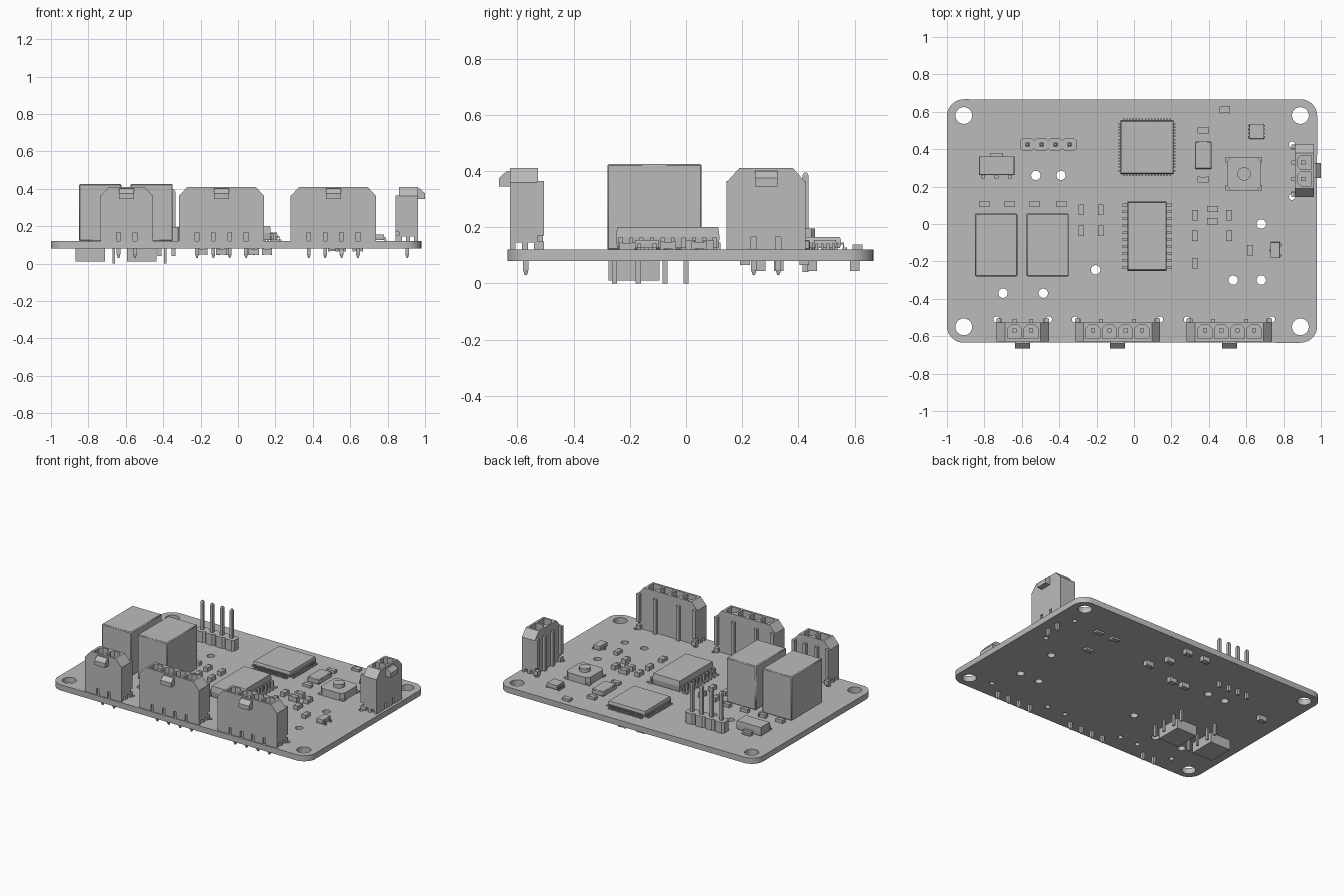
import bpy, bmesh
from math import cos, sin, pi, radians
from mathutils import Vector, Matrix

cube = bpy.data.objects.get("Cube")
if cube:
    bpy.data.objects.remove(cube, do_unlink=True)

GREY = (0.5, 0.5, 0.5, 1)
grey = bpy.data.materials.new("plain grey")
grey.use_nodes = True
grey.diffuse_color = GREY
grey.node_tree.nodes["Principled BSDF"].inputs["Base Color"].default_value = GREY

TOP, UNDER = 0.12, 0.08   # board faces


def box(bm, x, y, z0, z1, sx, sy, base=1, top=1):
    """Box centred on x, y; base and top scale the two ends."""
    for v in bmesh.ops.create_cube(bm, size=1)["verts"]:
        k = top if v.co.z > 0 else base
        v.co = (x + v.co.x * sx * k, y + v.co.y * sy * k, z1 if v.co.z > 0 else z0)


def prism(bm, points, along):
    """Sweep a flat outline along a vector."""
    face = bm.faces.new([bm.verts.new(p) for p in points])
    new = bmesh.ops.extrude_face_region(bm, geom=[face])["geom"]
    verts = [g for g in new if isinstance(g, bmesh.types.BMVert)]
    bmesh.ops.translate(bm, vec=along, verts=verts)


def rod(bm, x, y, z0, z1, r):
    bmesh.ops.create_cone(bm, cap_ends=True, segments=24, radius1=r, radius2=r, depth=z1 - z0,
                          matrix=Matrix.Translation((x, y, (z0 + z1) / 2)))


def finish(name, bm, bevel=0):
    bmesh.ops.recalc_face_normals(bm, faces=bm.faces)
    mesh = bpy.data.meshes.new(name)
    bm.to_mesh(mesh)
    bm.free()
    mesh.materials.append(grey)
    mesh.shade_smooth()
    mesh.set_sharp_from_angle(angle=radians(30))
    obj = bpy.data.objects.new(name, mesh)
    bpy.context.collection.objects.link(obj)
    if bevel:
        mod = obj.modifiers.new("soft edge", 'BEVEL')
        mod.width, mod.segments = bevel, 1
    return obj


def baked(obj):
    dg = bpy.context.evaluated_depsgraph_get()
    bm = bmesh.new()
    mesh = bpy.data.meshes.new_from_object(obj.evaluated_get(dg))
    bm.from_mesh(mesh)
    bpy.data.objects.remove(obj, do_unlink=True)
    bpy.data.meshes.remove(mesh)
    return bm


# Connector places: name, x, y, turn, pin count
connectors = [("left_front", -0.595, -0.57, 0, 2), ("middle_front", -0.088, -0.57, 0, 4),
              ("right_front", 0.51, -0.57, 0, 4), ("side", 0.905, 0.285, pi / 2, 2)]
PITCH = 0.0875


def half_width(n):
    return n * PITCH / 2 + 0.053


# Circuit board: rounded outline with holes
curve = bpy.data.curves.new("board_outline", 'CURVE')
curve.dimensions, curve.fill_mode, curve.extrude = '2D', 'BOTH', 0.02


def spline(points):
    s = curve.splines.new('POLY')
    s.points.add(len(points) - 1)
    for p, (x, y) in zip(s.points, points):
        p.co = (x, y, 0, 1)
    s.use_cyclic_u = True


def arc(x, y, r, a0, a1, n):
    return [(x + r * cos(a0 + (a1 - a0) * i / n), y + r * sin(a0 + (a1 - a0) * i / n)) for i in range(n)]


outline = []
for i, (x, y) in enumerate([(0.89, 0.577), (-0.91, 0.577), (-0.91, -0.545), (0.89, -0.545)]):
    outline += arc(x, y, 0.09, i * pi / 2, (i + 1) * pi / 2 + 0.001, 9)
spline(outline)
holes = [(x, y, 0.045) for x in (-0.91, 0.89) for y in (-0.55, 0.58)]
holes += [(x, y, 0.025) for x, y in [(-0.525, 0.26), (-0.39, 0.26), (-0.205, -0.245), (-0.7, -0.37),
                                     (-0.485, -0.37), (0.68, 0), (0.53, -0.3), (0.68, -0.3)]]
for _, cx, cy, turn, n in connectors:
    for side in (-1, 1):
        p = Matrix.Rotation(turn, 3, 'Z') @ Vector((side * half_width(n), 0.06, 0))
        holes.append((cx + p.x, cy + p.y, 0.016))
for x, y, r in holes:
    spline(arc(x, y, r, 0, 2 * pi, 24))
temp = bpy.data.objects.new("board_outline", curve)
temp.location.z = 0.1
bpy.context.collection.objects.link(temp)
board = baked(temp)
bmesh.ops.translate(board, vec=(0, 0, 0.1), verts=board.verts)
bmesh.ops.remove_doubles(board, verts=board.verts, dist=0.0001)
finish("circuit_board", board)


# Latching connectors
def connector(name, cx, cy, turn, n):
    h = half_width(n)
    pins = [(i - (n - 1) / 2) * PITCH for i in range(n)]
    bm = bmesh.new()
    profile = [(-h, TOP), (h, TOP), (h, 0.36), (h - 0.045, 0.41), (0.045 - h, 0.41), (-h, 0.36)]
    prism(bm, [(x, -0.057, z) for x, z in profile], (0, 0.1, 0))
    body = finish("body", bm)
    # Sockets, lead slots and underside channels
    bm = bmesh.new()
    for x in pins:
        a, c = 0.037, 0.018
        cell = [(-a, -a), (a, -a), (a, a - c), (a - c, a), (c - a, a), (-a, a - c)]
        prism(bm, [(x + u, v - 0.006, 0.2) for u, v in cell], (0, 0, 0.3))
        box(bm, x, -0.055, 0.1, 0.165, 0.02, 0.02)
    for y in (-0.025, 0.018):
        box(bm, 0, y, 0.1, 0.145, 3 * h, 0.022)
    cutter = finish("cutter", bm)
    cutter.hide_render = True
    mod = body.modifiers.new("cut", 'BOOLEAN')
    mod.object, mod.solver = cutter, 'EXACT'
    bpy.context.view_layer.update()
    bm = baked(body)
    bpy.data.objects.remove(cutter, do_unlink=True)
    # Rear ribs and corner flanges
    for side in (-1, 1):
        box(bm, side * (h - 0.012), 0.052, 0.17, 0.365, 0.024, 0.024)
        box(bm, side * (h - 0.015), 0.052, TOP, 0.15, 0.03, 0.024)
        box(bm, side * n * 0.022, 0.05, TOP, 0.36, 0.022, 0.024)
    # Front latch
    wedge = [(-0.05, 0.4), (-0.068, 0.4), (-0.095, 0.375), (-0.095, 0.345), (-0.05, 0.345)]
    prism(bm, [(-0.04, y, z) for y, z in wedge], (0.08, 0, 0))
    # Contacts and tails
    for x in pins:
        box(bm, x, 0, 0.19, 0.36, 0.022, 0.022)
        box(bm, x, 0, 0.05, TOP, 0.02, 0.02)
        box(bm, x, 0, 0.03, 0.05, 0.02, 0.02, base=0.4)
    obj = finish(name + "_connector", bm)
    obj.location = (cx, cy, 0)
    obj.rotation_euler.z = turn


for c in connectors:
    connector(*c)

# Relays with underside blocks and solder pins
for name, x in (("left", -0.737), ("right", -0.462)):
    bm = bmesh.new()
    box(bm, x, -0.112, TOP, 0.425, 0.226, 0.336)
    finish(name + "_relay", bm, 0.005)
    bm = bmesh.new()
    box(bm, x - 0.052, -0.185, 0.01, UNDER, 0.157, 0.18)
    for y in (-0.255, -0.17, -0.075, 0):
        box(bm, x + 0.073, y, 0, UNDER, 0.012, 0.018)
    finish(name + "_relay_underside", bm)

# Pin header
bm = bmesh.new()
for x in (-0.57, -0.495, -0.42, -0.345):
    c, a = 0.014, 0.0375
    block = [(-a, c - a), (c - a, -a), (a - c, -a), (a, c - a), (a, a - c), (a - c, a), (c - a, a), (-a, a - c)]
    prism(bm, [(x + u, 0.425 + v * 0.93, TOP) for u, v in block], (0, 0, 0.075))
    box(bm, x, 0.425, 0.04, 0.385, 0.02, 0.02)
    box(bm, x, 0.425, 0.385, 0.395, 0.02, 0.02, top=0.5)
finish("pin_header", bm)


# Leaded chips
def lead(bm, x, y, dx, dy, reach, width, height):
    """Bent lead running from the package edge out to the board."""
    for d, z0, z1, size in ((0, height - 0.008, height, reach),
                            (reach * 0.4, TOP, height, reach * 0.25),
                            (reach * 0.6, TOP, TOP + 0.008, reach * 0.8)):
        box(bm, x + dx * d, y + dy * d, z0, z1,
            size if dx else width, size if dy else width)


def chip(name, x, y, sx, sy, z, sides, pads, reach, width):
    bm = bmesh.new()
    mid = (TOP + z) / 2 + 0.004
    box(bm, x, y, TOP + 0.006, mid, sx, sy, base=0.97)
    box(bm, x, y, mid, z, sx, sy, top=0.97)
    for dx, dy in sides:
        for o in pads:
            lead(bm, x + dx * sx / 2 + abs(dy) * o, y + dy * sy / 2 + abs(dx) * o, dx, dy, reach, width, mid)
    finish(name, bm)


def row(n, pitch):
    return [(i - (n - 1) / 2) * pitch for i in range(n)]


ALL = [(1, 0), (-1, 0), (0, 1), (0, -1)]
chip("square_controller_chip", 0.07, 0.41, 0.285, 0.285, 0.165, ALL, row(16, 0.0166), 0.02, 0.008)
chip("long_driver_chip", 0.07, -0.065, 0.21, 0.37, 0.2, ALL[:2], row(10, 0.0372), 0.05, 0.015)
chip("regulator", -0.735, 0.312, 0.19, 0.1, 0.185, ALL[3:], row(3, 0.073), 0.035, 0.022)
chip("regulator_tab", -0.735, 0.345, 0.07, 0.03, 0.16, ALL[2:3], [0], 0.035, 0.068)
chip("transistor", 0.755, -0.14, 0.05, 0.085, 0.155, ALL[:1], row(2, 0.055), 0.014, 0.014)
chip("transistor_back", 0.745, -0.14, 0.03, 0.06, 0.15, ALL[1:2], [0], 0.014, 0.014)
chip("sensor_chip", 0.655, 0.495, 0.08, 0.08, 0.155, ALL[:2], row(4, 0.02), 0.01, 0.01)

# Push button
bm = bmesh.new()
a, c = 0.09, 0.022
plate = [(-a, c - a), (c - a, -a), (a - c, -a), (a, c - a), (a, a - c), (a - c, a), (c - a, a), (-a, a - c)]
prism(bm, [(0.588 + u, 0.268 + v, TOP) for u, v in plate], (0, 0, 0.05))
rod(bm, 0.588, 0.268, 0.17, 0.195, 0.036)
for sx in (-1, 1):
    for sy in (-1, 1):
        box(bm, 0.588 + sx * 0.085, 0.268 + sy * 0.075, TOP, 0.13, 0.025, 0.03)
finish("push_button", bm)


# Small two-ended parts: body with raised end caps
def small_parts(name, places, sx, sy, h, below=False):
    bm = bmesh.new()
    for x, y in places:
        z0, z1 = (UNDER - h, UNDER) if below else (TOP, TOP + h)
        trim = h * 0.06
        box(bm, x, y, z0 + trim, z1 - trim, sx * 0.97, sy * 0.97)
        for s in (-1, 1):
            if sx > sy:
                box(bm, x + s * sx * 0.4, y, z0, z1, sx * 0.2, sy)
            else:
                box(bm, x, y + s * sy * 0.4, z0, z1, sx, sy * 0.2)
    finish(name, bm)


small_parts("relay_resistors", [(x, 0.108) for x in (-0.8, -0.665, -0.53, -0.39)], 0.056, 0.03, 0.025)
small_parts("upright_capacitors", [(x, y) for x in (-0.283, -0.178) for y in (0.075, -0.036)], 0.03, 0.056, 0.03)
small_parts("logic_capacitors", [(x, y) for x in (0.325, 0.507) for y in (0.047, -0.064)], 0.032, 0.056, 0.03)
small_parts("centre_capacitors", [(0.42, 0.08), (0.42, 0.015)], 0.06, 0.034, 0.035)
small_parts("lower_resistors", [(0.325, -0.21), (0.62, -0.14)], 0.032, 0.056, 0.025)
small_parts("crystal_capacitors", [(0.37, 0.5), (0.37, 0.237)], 0.06, 0.032, 0.02)
small_parts("indicator_lamp", [(0.485, 0.61)], 0.056, 0.036, 0.018)
small_parts("underside_capacitors", [(0.155, 0.33), (0.085, 0.45), (0.06, 0.6), (-0.08, 0.6), (-0.09, 0.265),
                                     (-0.19, 0.265), (-0.83, 0.26)], 0.056, 0.034, 0.035, True)
small_parts("underside_resistors", [(0.64, 0.42), (0.51, 0.42), (0.55, 0.21)], 0.056, 0.034, 0.015, True)

# Crystal
bm = bmesh.new()
box(bm, 0.37, 0.368, TOP, 0.155, 0.09, 0.146)
finish("crystal", bm, 0.004)
